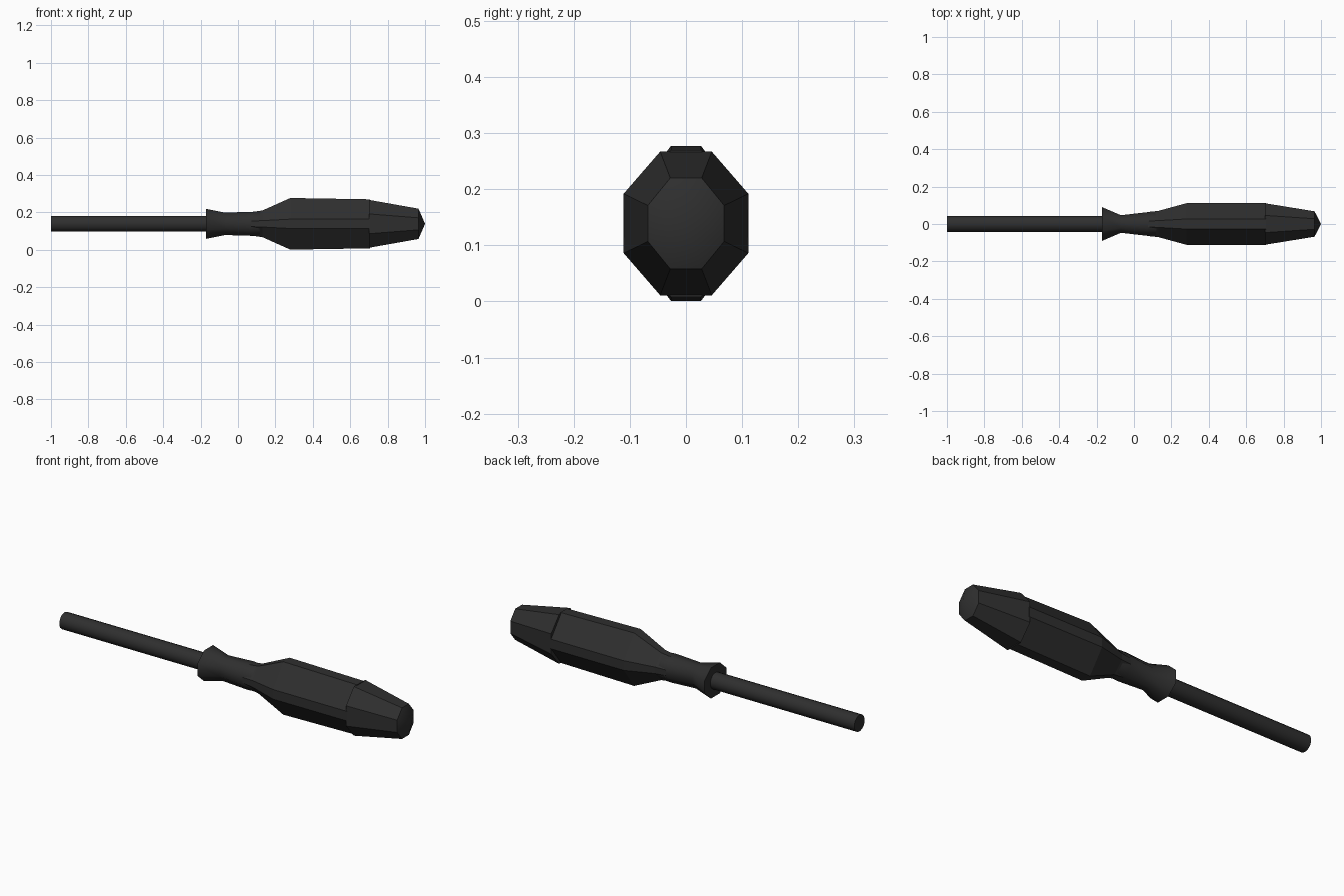
import bpy, bmesh, math

if "Cube" in bpy.data.objects:
    bpy.data.objects.remove(bpy.data.objects["Cube"])

ZC = 0.139  # height of the tool's axis

black = bpy.data.materials.new("matte_black")
black.diffuse_color = (0.028, 0.028, 0.028, 1)
black.use_nodes = True
black.node_tree.nodes["Principled BSDF"].inputs["Base Color"].default_value = black.diffuse_color


def octagon(x, w, h, ty, tz):
    """Eight-sided ring: half width w, half height h, half flats ty (top) and tz (side)."""
    q = [(w, tz), (ty, h), (-ty, h), (-w, tz), (-w, -tz), (-ty, -h), (ty, -h), (w, -tz)]
    return [(x, y, ZC + z) for y, z in q]


def ellipse(x, w, h, n=16):
    return [(x, w * math.cos(2 * math.pi * (i + 0.5) / n),
             ZC + h * math.sin(2 * math.pi * (i + 0.5) / n)) for i in range(n)]


def loft(name, rings, tip=None, smooth=None):
    """Skin a list of rings along x, capped flat or ended in a tip point."""
    bm = bmesh.new()
    vr = [[bm.verts.new(p) for p in r] for r in rings]
    n = len(vr[0])
    for a, b in zip(vr, vr[1:]):
        for i in range(n):
            j = (i + 1) % n
            bm.faces.new((a[i], a[j], b[j], b[i]))
    bm.faces.new(vr[0])
    if tip is None:
        bm.faces.new(vr[-1])
    else:
        t = bm.verts.new((tip, 0, ZC))
        for i in range(n):
            bm.faces.new((vr[-1][i], vr[-1][(i + 1) % n], t))
    bmesh.ops.recalc_face_normals(bm, faces=bm.faces)
    me = bpy.data.meshes.new(name)
    bm.to_mesh(me)
    bm.free()
    me.materials.append(black)
    ob = bpy.data.objects.new(name, me)
    bpy.context.collection.objects.link(ob)
    if smooth:
        bpy.ops.object.select_all(action='DESELECT')
        ob.select_set(True)
        bpy.context.view_layer.objects.active = ob
        bpy.ops.object.shade_smooth_by_angle(angle=math.radians(smooth))
    return ob


# Round metal shaft
loft("shaft", [ellipse(-1.0, 0.043, 0.043), ellipse(-0.1, 0.043, 0.043)], smooth=40)

# Flared collar and waisted neck
loft("collar_neck", [
    octagon(-0.17, 0.09, 0.08, 0.037, 0.033),
    octagon(-0.07, 0.047, 0.06, 0.02, 0.025),
    octagon(0.07, 0.063, 0.064, 0.026, 0.026),
    octagon(0.12, 0.06, 0.062, 0.025, 0.025),
], smooth=50)

# Faceted grip
loft("grip", [
    octagon(0.07, 0.064, 0.063, 0.016, 0.015),
    octagon(0.13, 0.07, 0.071, 0.018, 0.017),
    octagon(0.28, 0.111, 0.138, 0.027, 0.025),
    octagon(0.705, 0.111, 0.131, 0.027, 0.025),
])

# Tapered end cap with a shallow point
loft("end_cap", [
    octagon(0.70, 0.111, 0.128, 0.046, 0.053),
    octagon(0.965, 0.068, 0.081, 0.028, 0.032),
], tip=1.0, smooth=28)
